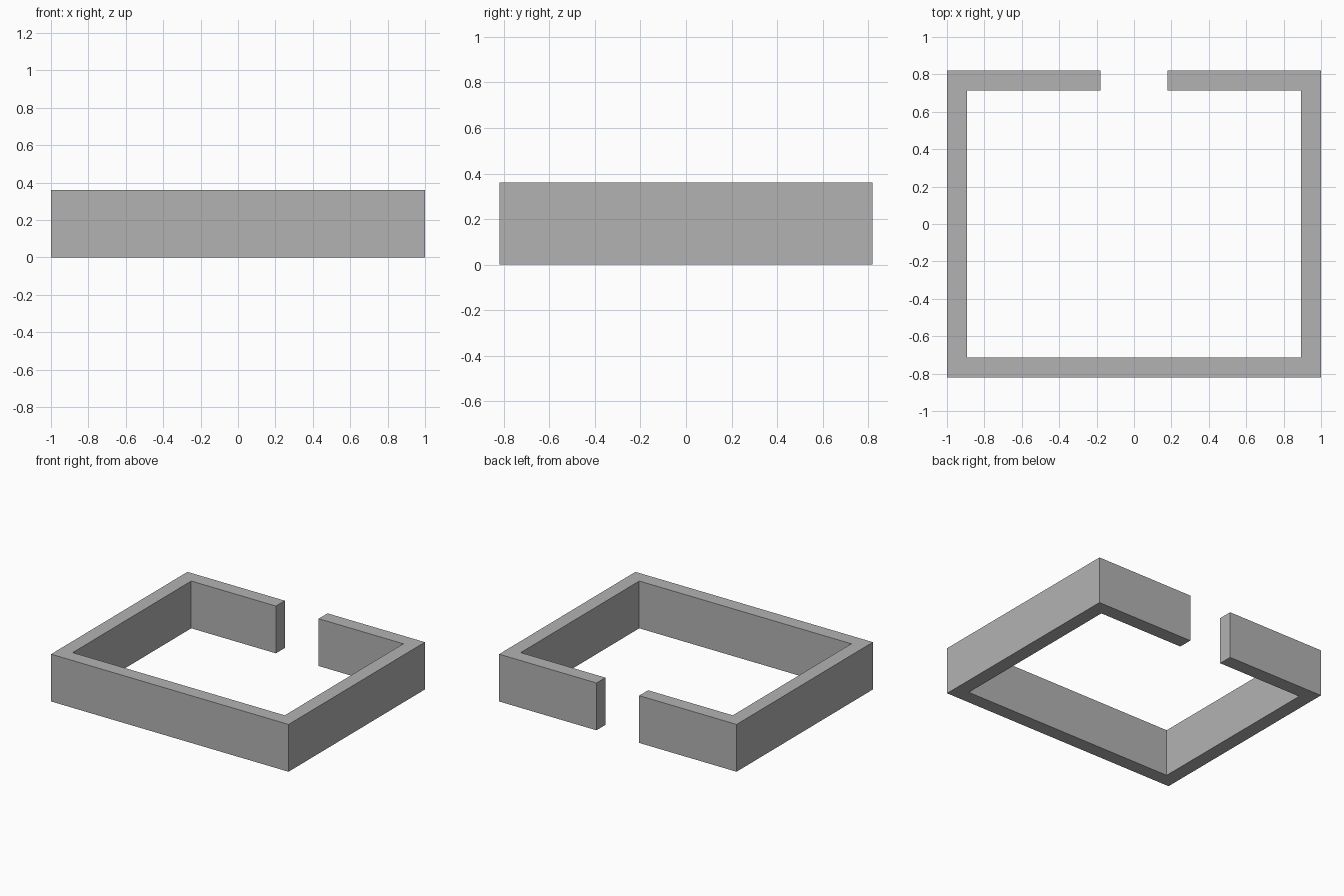
import bpy
import bmesh

cube = bpy.data.objects.get("Cube")
if cube:
    bpy.data.objects.remove(cube, do_unlink=True)

HALF_X, HALF_Y = 1.0, 0.82
WALL, HEIGHT, GAP = 0.107, 0.36, 0.18

# Plain grey wall colour
grey = bpy.data.materials.new("wall_grey")
grey.use_nodes = True
colour = (0.45, 0.45, 0.45, 1)
grey.diffuse_color = colour
grey.node_tree.nodes["Principled BSDF"].inputs["Base Color"].default_value = colour

# Floor outline: half of it, then its mirror image, leaving the back opening
inner_x, inner_y = HALF_X - WALL, HALF_Y - WALL
outer = [(GAP, HALF_Y), (HALF_X, HALF_Y), (HALF_X, -HALF_Y)]
inner = [(GAP, inner_y), (inner_x, inner_y), (inner_x, -inner_y)]


def full_path(half):
    return half + [(-x, y) for x, y in reversed(half)]


# Sweep the wall along the outline as quads with mitred corners
bm = bmesh.new()
out_verts = [bm.verts.new((x, y, 0)) for x, y in full_path(outer)]
in_verts = [bm.verts.new((x, y, 0)) for x, y in full_path(inner)]
for i in range(len(out_verts) - 1):
    bm.faces.new((out_verts[i], out_verts[i + 1], in_verts[i + 1], in_verts[i]))

# Raise the outline to full height
raised = bmesh.ops.extrude_face_region(bm, geom=bm.faces[:], use_keep_orig=True)
top = [v for v in raised["geom"] if isinstance(v, bmesh.types.BMVert)]
bmesh.ops.translate(bm, verts=top, vec=(0, 0, HEIGHT))
bmesh.ops.recalc_face_normals(bm, faces=bm.faces[:])

mesh = bpy.data.meshes.new("enclosure_wall")
bm.to_mesh(mesh)
bm.free()
mesh.materials.append(grey)
wall = bpy.data.objects.new("enclosure_wall", mesh)
bpy.context.collection.objects.link(wall)
